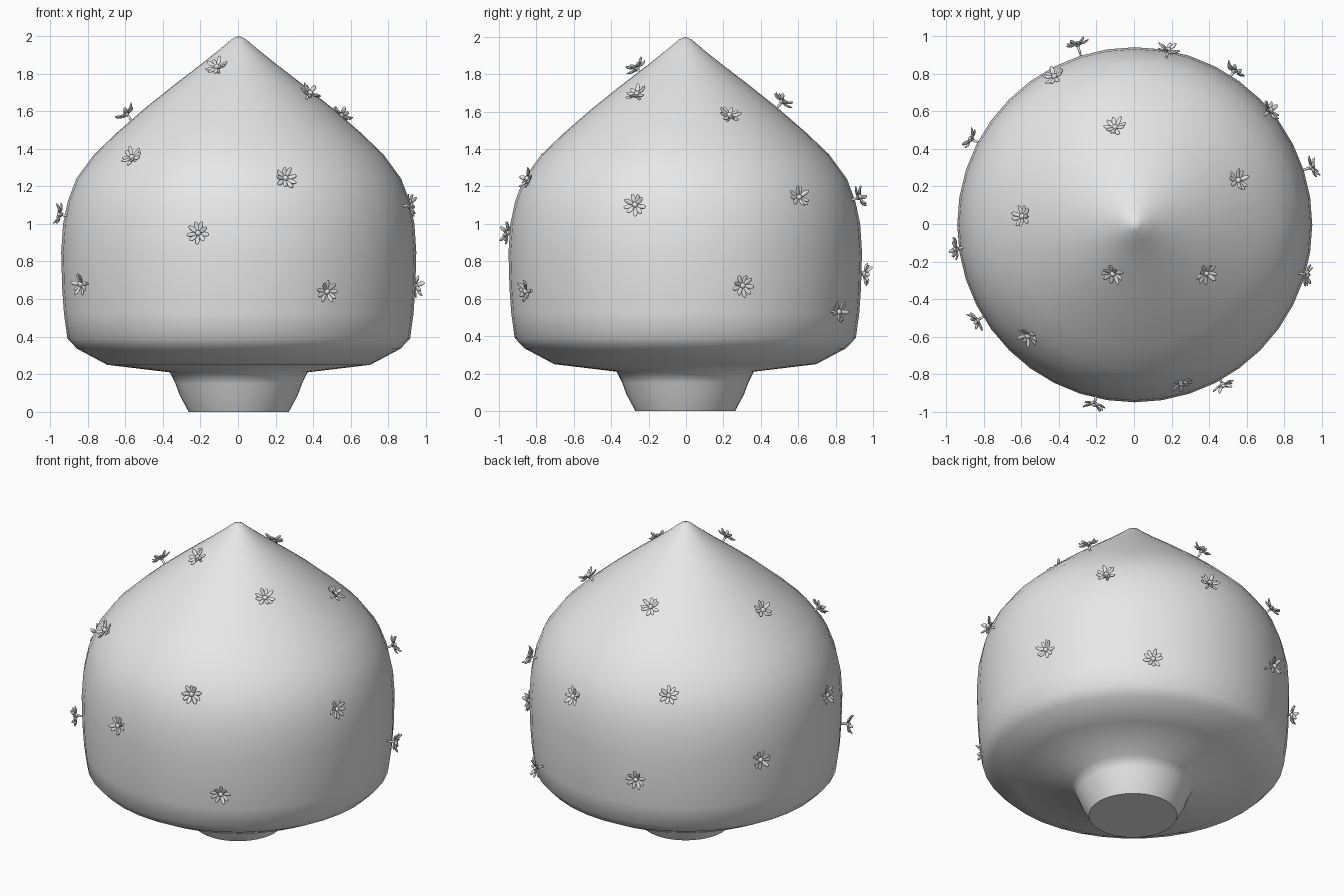
import bpy, bmesh, math, random
from mathutils import Matrix, Vector

random.seed(4)
if "Cube" in bpy.data.objects:
    bpy.data.objects.remove(bpy.data.objects["Cube"], do_unlink=True)

grey = bpy.data.materials.new("plain_grey")
grey.use_nodes = True
grey.diffuse_color = (0.8, 0.8, 0.8, 1)
grey.node_tree.nodes["Principled BSDF"].inputs["Base Color"].default_value = (0.8, 0.8, 0.8, 1)

# Outline of the bulb from the underside of the foot to the tip: radius, height
PROFILE = [(0, 0), (0.267, 0), (0.315, 0.09), (0.337, 0.15), (0.367, 0.21),
           (0.70, 0.25), (0.86, 0.335), (0.912, 0.39), (0.93, 0.52), (0.94, 0.66),
           (0.945, 0.85), (0.935, 1.0), (0.91, 1.12), (0.865, 1.24), (0.77, 1.37),
           (0.65, 1.485), (0.50, 1.615), (0.35, 1.735), (0.20, 1.85), (0.10, 1.93),
           (0.035, 1.985), (0, 2)]


def finish(bm, name):
    mesh = bpy.data.meshes.new(name)
    bm.to_mesh(mesh)
    bm.free()
    mesh.materials.append(grey)
    return mesh


def add_object(name, mesh):
    obj = bpy.data.objects.new(name, mesh)
    bpy.context.collection.objects.link(obj)
    return obj


# Bulb-shaped body with its narrow foot, spun around the vertical axis
bm = bmesh.new()
ring = [bm.verts.new((r, 0, z)) for r, z in PROFILE]
edges = [bm.edges.new(pair) for pair in zip(ring, ring[1:])]
bmesh.ops.spin(bm, geom=ring + edges, cent=(0, 0, 0), axis=(0, 0, 1),
               angle=math.tau, steps=40)
bmesh.ops.remove_doubles(bm, verts=bm.verts, dist=0.0005)
bmesh.ops.recalc_face_normals(bm, faces=bm.faces)
body = add_object("bulb_body", finish(bm, "bulb_body"))
body.location = (0.004, -0.004, 0)
bpy.context.view_layer.objects.active = body
body.select_set(True)
bpy.ops.object.shade_smooth_by_angle(angle=math.radians(61))
body.select_set(False)


# Small blossom: a ball in the middle, a ring of raised petals and a short stem
def petal(bm, turn, tilt, length, width):
    matrix = (Matrix.Rotation(turn, 4, "Z") @ Matrix.Rotation(-tilt, 4, "Y")
              @ Matrix.Translation((0.012 + length / 2, 0, 0))
              @ Matrix.Diagonal((length / 2, width / 2, 0.006, 1)))
    new = bmesh.ops.create_uvsphere(bm, u_segments=10, v_segments=6, radius=1)["verts"]
    for v in new:
        v.co.z += 0.9 * v.co.x ** 2      # petals cup upwards
    bmesh.ops.transform(bm, matrix=matrix, verts=new)


bm = bmesh.new()
PETALS = 9
for i in range(PETALS):
    turn = math.tau * i / PETALS + random.uniform(-0.1, 0.1)
    petal(bm, turn, random.uniform(0.1, 0.6), random.uniform(0.05, 0.06), 0.025)
bmesh.ops.create_uvsphere(bm, u_segments=12, v_segments=8, radius=0.016,
                          matrix=Matrix.Translation((0, 0, 0.008)))
bmesh.ops.create_cone(bm, cap_ends=True, segments=8, radius1=0.005, radius2=0.008,
                      depth=0.06, matrix=Matrix.Translation((0, 0, -0.03)))
for face in bm.faces:
    face.smooth = True
flower_mesh = finish(bm, "flower")


# Blossoms scattered over the body, each facing straight out of the surface
def outward(x, y, z):
    for (r0, z0), (r1, z1) in zip(PROFILE[1:], PROFILE[2:]):
        if z0 <= z <= z1:
            side = Vector((x, y, 0)).normalized()
            return (side * (z1 - z0) + Vector((0, 0, r0 - r1))).normalized()


SPOTS = [(-0.11, -0.26, 1.83), (0.38, -0.26, 1.69), (0.55, 0.23, 1.575),
         (-0.59, 0.04, 1.58), (-0.56, -0.59, 1.35), (0.25, -0.84, 1.24),
         (0.91, -0.27, 1.1), (-0.94, -0.13, 1.05), (-0.21, -0.95, 0.95),
         (-0.83, -0.51, 0.68), (0.47, -0.85, 0.64), (0.94, 0.3, 0.67),
         (-0.1, 0.51, 1.65), (0.72, 0.6, 1.14), (0.18, 0.92, 1.14),
         (-0.3, 0.95, 0.73), (0.53, 0.81, 0.53), (-0.42, 0.78, 1.25),
         (-0.86, 0.45, 0.82)]
for i, spot in enumerate(SPOTS):
    flower = add_object(f"flower_{i + 1}", flower_mesh)
    facing = outward(*spot).to_track_quat("Z", "Y").to_matrix().to_4x4()
    spin = Matrix.Rotation(random.uniform(0, math.tau), 4, "Z")
    flower.matrix_world = Matrix.Translation(spot) @ facing @ spin
